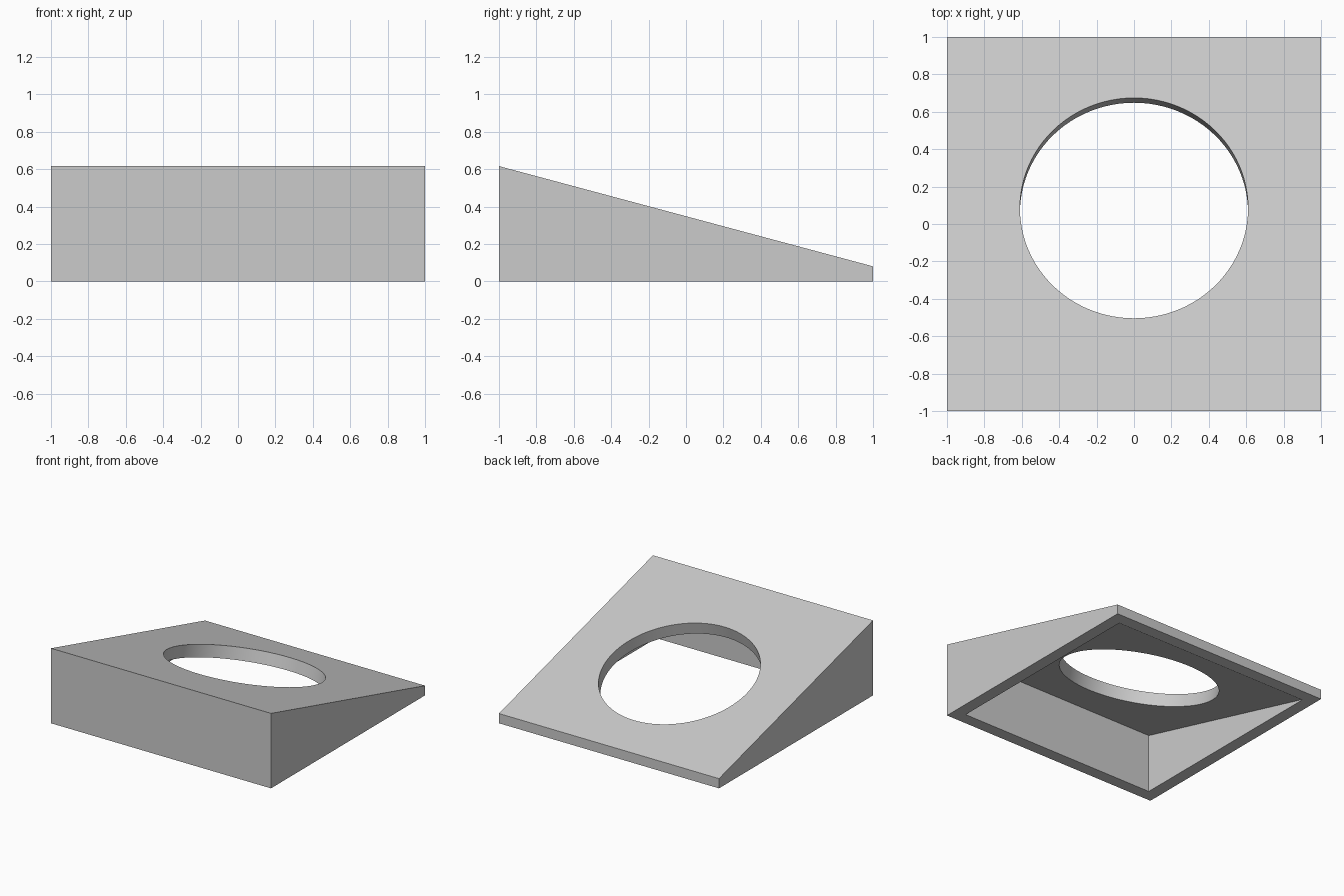
import bpy
import math
from mathutils import Vector

cube = bpy.data.objects.get("Cube")
if cube:
    bpy.data.objects.remove(cube, do_unlink=True)

TILT = math.radians(15)
WALL = 0.1
BACK_HEIGHT = 0.08
HOLE_RADIUS = 0.61
HOLE_Y = 0.085


def slope_z(y):
    """Height of the sloping top at depth y."""
    return BACK_HEIGHT + (1 - y) * math.tan(TILT)


def wedge(name, half, bottom, drop):
    """Sloped block: a side profile extruded across x."""
    profile = [(-half, bottom), (half, bottom),
               (half, slope_z(half) - drop), (-half, slope_z(-half) - drop)]
    n = len(profile)
    verts = [(x, y, z) for x in (-half, half) for y, z in profile]
    faces = [tuple(reversed(range(n))), tuple(range(n, 2 * n))]
    faces += [(i, (i + 1) % n, (i + 1) % n + n, i + n) for i in range(n)]
    mesh = bpy.data.meshes.new(name)
    mesh.from_pydata(verts, [], faces)
    obj = bpy.data.objects.new(name, mesh)
    bpy.context.collection.objects.link(obj)
    return obj


def cut(target, cutter):
    """Subtract the cutter from the target, then discard it."""
    cutter.hide_render = True
    mod = target.modifiers.new("cut", 'BOOLEAN')
    mod.operation = 'DIFFERENCE'
    mod.solver = 'EXACT'
    mod.object = cutter
    bpy.ops.object.select_all(action='DESELECT')
    target.select_set(True)
    bpy.context.view_layer.objects.active = target
    bpy.ops.object.modifier_apply(modifier=mod.name)
    bpy.data.objects.remove(cutter, do_unlink=True)


# Sloped body
body = wedge("sloped_stand", 1, 0, 0)
grey = bpy.data.materials.new("light_grey")
grey.use_nodes = True
colour = (0.6, 0.6, 0.6, 1)
grey.diffuse_color = colour
grey.node_tree.nodes["Principled BSDF"].inputs["Base Color"].default_value = colour
body.data.materials.append(grey)

# Open hollow underneath, leaving even walls and top plate
cut(body, wedge("hollow_cutter", 1 - WALL, -0.2, WALL / math.cos(TILT)))

# Round hole square to the sloping top
bpy.ops.mesh.primitive_cylinder_add(
    vertices=96, radius=HOLE_RADIUS, depth=0.3,
    location=Vector((0, HOLE_Y, slope_z(HOLE_Y))), rotation=(-TILT, 0, 0))
hole = bpy.context.object
hole.name = "hole_cutter"
cut(body, hole)

bpy.ops.object.shade_smooth_by_angle(angle=math.radians(30))
